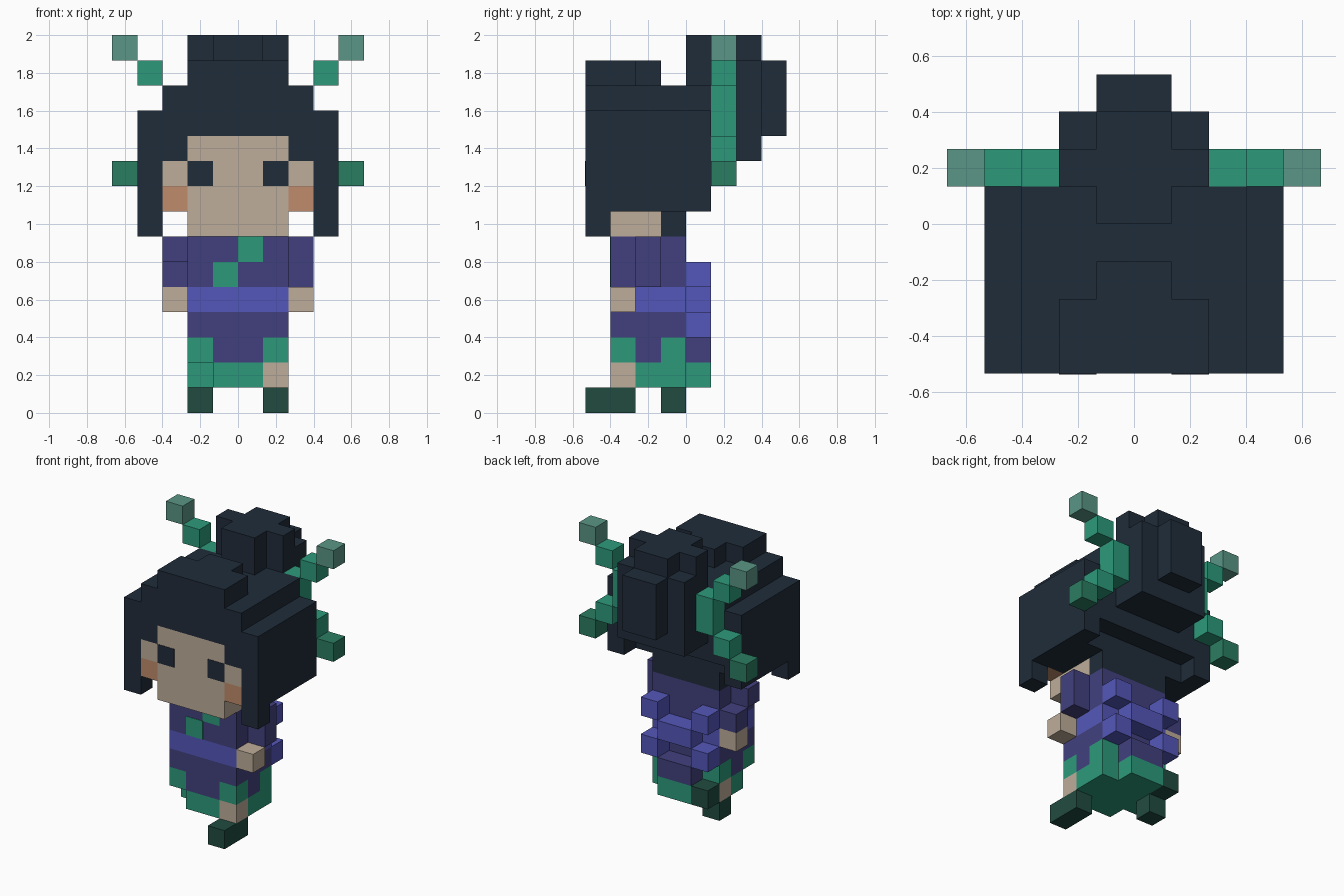
import bpy, bmesh
from mathutils import Vector

cube = bpy.data.objects.get("Cube")
if cube:
    bpy.data.objects.remove(cube, do_unlink=True)

U = 2 / 15  # edge length of one block


def material(name, hex_colour):
    rgb = [int(hex_colour[i:i + 2], 16) / 255 for i in (0, 2, 4)]
    lin = [c / 12.92 if c < 0.04045 else ((c + 0.055) / 1.055) ** 2.4 for c in rgb]
    m = bpy.data.materials.new(name)
    m.use_nodes = True
    m.diffuse_color = (*lin, 1)
    m.node_tree.nodes["Principled BSDF"].inputs["Base Color"].default_value = (*lin, 1)
    return m


HAIR = material("dark navy", "202c3a")
SKIN = material("skin", "bfae9a")
BLUSH = material("blush", "bf8b6b")
ROBE = material("purple cloth", "42407e")
SASH = material("bright violet", "5457ba")
GREEN = material("green", "2c9a7a")
DEEP = material("deep green", "2b7d62")
PALE = material("pale green", "5a9686")
SHOE = material("dark green", "214b40")


def part(name, mat, *boxes, mirror=False):
    """One object made of boxes (x0, x1, y0, y1, z0, z1), in blocks."""
    boxes = list(boxes)
    if mirror:
        boxes += [(-b[1], -b[0], *b[2:]) for b in boxes]
    bm = bmesh.new()
    for x0, x1, y0, y1, z0, z1 in boxes:
        size = Vector((x1 - x0, y1 - y0, z1 - z0))
        mid = Vector((x0 + x1, y0 + y1, z0 + z1)) / 2
        for v in bmesh.ops.create_cube(bm, size=1)["verts"]:
            v.co = (v.co * size + mid) * U
    mesh = bpy.data.meshes.new(name)
    bm.to_mesh(mesh)
    bm.free()
    mesh.materials.append(mat)
    ob = bpy.data.objects.new(name, mesh)
    bpy.context.collection.objects.link(ob)
    return ob


# Head: face, temples, cheeks, eye plates
part("face", SKIN, (-2, 2, -4, -1, 7, 11))
part("temples", SKIN, (2, 3, -4, -3, 9, 10), mirror=True)
part("cheeks", BLUSH, (2, 3, -4, -3, 8, 9), mirror=True)
part("eyes", HAIR, (1, 2, -4.02, -4, 9, 10), mirror=True)

# Hair: stepped crown, back and raised fringe
part("hair_crown", HAIR, (-4, 4, -4, 1, 11, 12), (-3, 3, -4, 1, 12, 13))
part("hair_back", HAIR, (-2, 2, -1, 1, 9, 11), (-2, 2, -1, 0, 7, 9))
part("hair_top_tuft", HAIR, (-2, 2, -4, -2, 13, 14), (-1, 1, -2, -1, 13, 14))
# Side locks with the strands beside the chin
part("hair_sides", HAIR,
     (3, 4, -4, 1, 8, 11), (3, 4, -4, -3, 7, 8),
     (2, 3, -4, -3, 10, 11), (2, 3, -3, 1, 9, 11), (2, 3, -3, 0, 8, 9),
     mirror=True)
# Bun
part("hair_bun", HAIR,
     (-1, 1, 0, 1, 13, 15), (-2, 2, 1, 2, 10, 15),
     (-2, 2, 2, 3, 10, 14), (-1, 1, 2, 3, 14, 15), (-1, 1, 3, 4, 11, 14))

# Curved ribbons either side of the bun
part("ribbons", GREEN, (2, 3, 1, 2, 11, 13), (3, 4, 1, 2, 13, 14),
     (3, 4, 1, 2, 10, 11), mirror=True)
part("ribbon_upper_tips", PALE, (4, 5, 1, 2, 14, 15), mirror=True)
part("ribbon_lower_tips", DEEP, (4, 5, 1, 2, 9, 10), mirror=True)

# Robe, collar trim and sash
part("robe_top", ROBE, (-2, 2, -3, 0, 5, 7))
part("collar_trim", GREEN, (0, 1, -3.02, -3, 6, 7), (-1, 0, -3.02, -3, 5, 6))
part("sash", SASH, (-2, 2, -3, 0, 4, 5))
part("bow_knot", SASH, (-1, 1, 0, 1, 4, 5))
part("bow_loops", SASH, (1, 2, 0, 1, 5, 6), (1, 2, 0, 1, 3, 4), mirror=True)

# Skirt with green hem corners and underskirt
part("skirt", ROBE, (-2, 2, -3, 0, 3, 4), (-1, 1, -3, 1, 2, 3),
     (1, 2, -2, -1, 2, 3), (-2, -1, -2, -1, 2, 3))
part("skirt_corners", GREEN, (1, 2, -3, -2, 2, 3), (1, 2, -1, 0, 2, 3), mirror=True)
part("underskirt", GREEN, (-1, 1, -3, 1, 1, 2), (1, 2, -2, 0, 1, 2),
     (-2, -1, -2, -1, 1, 2))

# Arms: left reaches forward, right swings back
part("left_sleeve", ROBE, (2, 3, -2, -1, 5, 7))
part("left_hand", SKIN, (2, 3, -3, -2, 4, 5))
part("right_sleeve", ROBE, (-3, -2, -2, -1, 6, 7), (-3, -2, -1, 0, 5, 6))
part("right_hand", SKIN, (-3, -2, -1, 0, 4, 5))

# Legs and shoes in mid stride
part("left_leg", SKIN, (1, 2, -3, -2, 1, 2))
part("left_shoe", SHOE, (1, 2, -4, -2, 0, 1))
part("right_leg", SKIN, (-2, -1, -1, 0, 1, 2))
part("right_shoe", SHOE, (-2, -1, -1, 0, 0, 1), (-2, -1, 0, 1, 1, 2))
